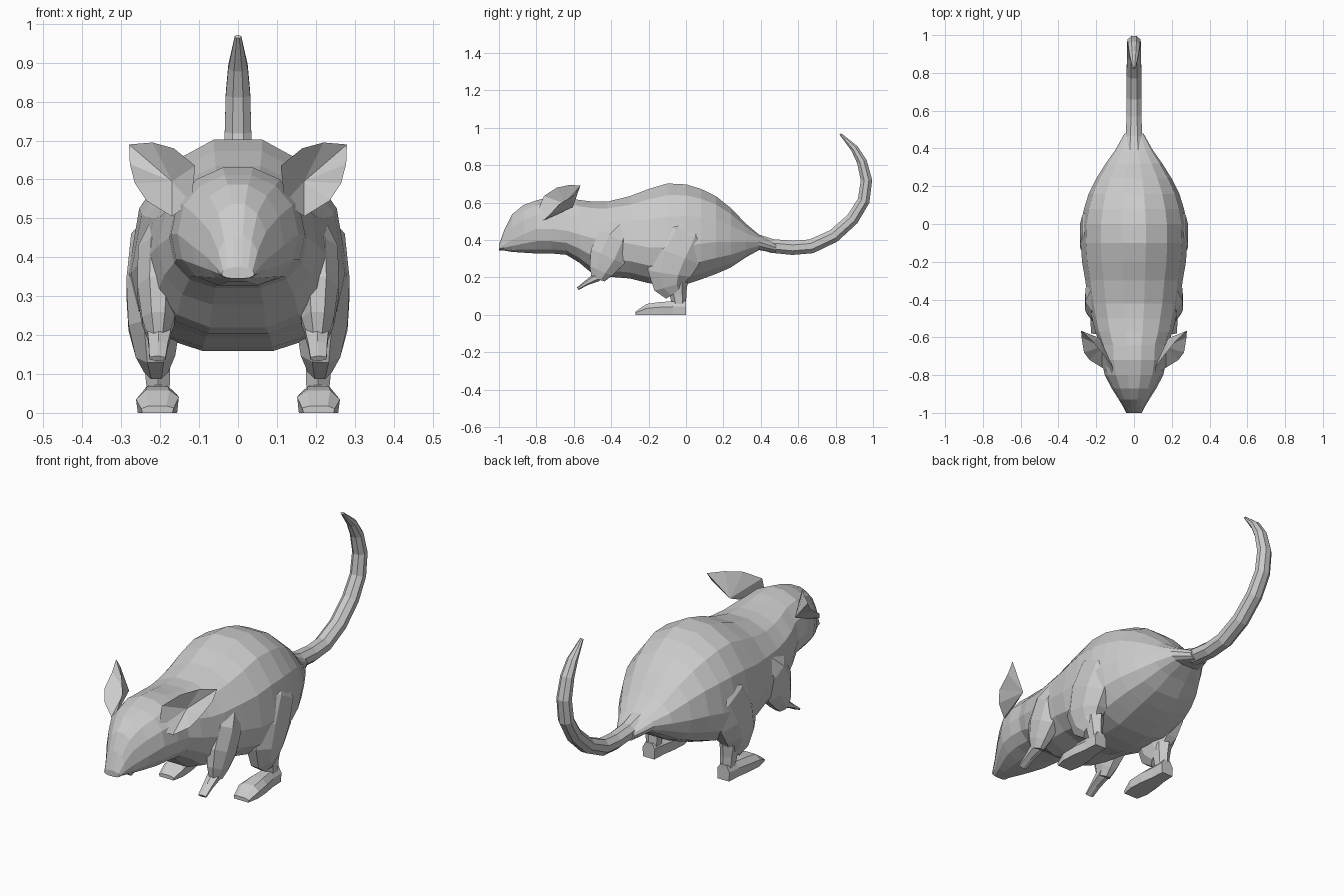
import bpy, bmesh
from math import cos, sin, pi
from mathutils import Vector


def finish(bm, name):
    bmesh.ops.recalc_face_normals(bm, faces=bm.faces)
    me = bpy.data.meshes.new(name)
    bm.to_mesh(me)
    bm.free()
    ob = bpy.data.objects.new(name, me)
    bpy.context.collection.objects.link(ob)
    return ob


def loft(name, rings):
    bm = bmesh.new()
    loops = [[bm.verts.new(p) for p in r] for r in rings]
    n = len(loops[0])
    for a, b in zip(loops, loops[1:]):
        for i in range(n):
            j = (i + 1) % n
            bm.faces.new((a[i], a[j], b[j], b[i]))
    bm.faces.new(loops[0])
    bm.faces.new(loops[-1])
    return finish(bm, name)


def tube(name, path, sides=8):
    """path rows: x, y, z, half width, half thickness"""
    pts = [Vector(p[:3]) for p in path]
    rings = []
    for i, p in enumerate(path):
        t = (pts[min(i + 1, len(pts) - 1)] - pts[max(i - 1, 0)]).normalized()
        u = Vector((1, 0, 0))
        u = (u - t * u.dot(t)).normalized()
        v = t.cross(u)
        rings.append([pts[i] + u * p[3] * cos(2 * pi * (k + .5) / sides)
                      + v * p[4] * sin(2 * pi * (k + .5) / sides) for k in range(sides)])
    return loft(name, rings)


def mirror(ob):
    m = ob.modifiers.new("mirror", 'MIRROR')
    m.use_mirror_merge = False


# Body and head: y, top, bottom, widest height, half width
body = [(-1.0, .375, .345, .358, .042), (-.97, .46, .342, .375, .056),
        (-.93, .54, .335, .40, .08), (-.87, .59, .33, .43, .118),
        (-.80, .615, .325, .46, .155), (-.72, .635, .325, .46, .172),
        (-.64, .63, .318, .45, .178), (-.57, .618, .275, .43, .205),
        (-.50, .61, .215, .41, .222), (-.42, .61, .20, .40, .24),
        (-.30, .64, .19, .38, .258), (-.20, .68, .165, .36, .275),
        (-.10, .71, .155, .36, .282), (0, .705, .158, .37, .28),
        (.08, .68, .185, .38, .265), (.16, .64, .215, .39, .24),
        (.24, .575, .25, .39, .20), (.32, .49, .305, .39, .15),
        (.39, .43, .345, .39, .10), (.48, .385, .33, .36, .05)]
N = 14


def body_point(y, top, bot, mid, w, a):
    c, s = cos(a), sin(a)
    x = w * abs(c) ** (1 if s > 0 else .75) * (1 if c > 0 else -1)
    z = mid + (top - mid) * s ** .9 if s > 0 else mid - (mid - bot) * (-s) ** .85
    return (x, y, z)


tilt = pi / N
loft("body", [[body_point(*r, 2 * pi * k / N + (0 if N % 4 == 0 else tilt - pi / N))
               for k in range(N)] for r in body])

# Curling tail
tube("tail", [(0, .36, .40, .06, .04), (0, .46, .368, .047, .04), (0, .57, .358, .043, .041),
              (0, .67, .366, .043, .041), (0, .79, .422, .042, .039), (0, .89, .512, .041, .037),
              (0, .95, .61, .039, .035), (0, .965, .72, .037, .033), (0, .94, .82, .034, .029),
              (0, .90, .89, .027, .022), (0, .825, .967, .009, .006)])

# Hind legs: thigh, shin, foot
mirror(tube("hind_thigh", [(.16, .03, .50, .06, .08), (.205, -.01, .42, .078, .14),
                           (.215, -.06, .32, .078, .15), (.215, -.09, .22, .072, .125),
                           (.212, -.085, .155, .055, .095), (.21, -.06, .118, .034, .06)]))
mirror(tube("hind_shin", [(.21, -.05, .17, .045, .06), (.207, -.043, .11, .037, .045),
                          (.205, -.037, .06, .034, .038), (.205, -.036, .001, .034, .036)], 6))


def foot_ring(y, w, h, z0=0):
    return [(.207 + x * w, y, z0 + z * h) for x, z in
            ((-.92, 0), (.92, 0), (1, .6), (.55, 1), (-.55, 1), (-1, .7))]


mirror(loft("hind_foot", [foot_ring(0, .034, .075), foot_ring(-.07, .038, .072),
                          foot_ring(-.14, .05, .068), foot_ring(-.21, .055, .058),
                          foot_ring(-.27, .042, .018)]))

# Front legs: shoulder with elbow, forearm and paw
mirror(tube("front_upper_leg", [(.17, -.33, .47, .06, .06), (.20, -.38, .40, .063, .10),
                                (.205, -.42, .31, .058, .105), (.205, -.455, .235, .045, .07),
                                (.205, -.47, .19, .028, .04)]))
mirror(tube("front_paw", [(.20, -.42, .25, .04, .035), (.203, -.48, .20, .034, .025),
                          (.205, -.53, .172, .028, .014), (.207, -.578, .14, .024, .008)], 6))

# Cupped ears: rim with a hollow front and a bulging back
rim = [(.12, -.80, .54), (.11, -.76, .635), (.165, -.69, .68), (.22, -.62, .695),
       (.28, -.565, .69), (.278, -.60, .64), (.265, -.68, .59), (.235, -.72, .545),
       (.17, -.76, .505)]
bm = bmesh.new()
edge = [bm.verts.new(p) for p in rim]
centre = sum((Vector(p) for p in rim), Vector()) / len(rim)
for deep, k in ((Vector((.17, -.65, .595)), .55), (Vector((.18, -.605, .575)), .4)):
    mid = [bm.verts.new(Vector(p).lerp(deep, k)) for p in rim]
    for i in range(len(rim)):
        j = (i + 1) % len(rim)
        bm.faces.new((edge[i], edge[j], mid[j], mid[i]))
    tip = bm.verts.new(deep)
    for i in range(len(rim)):
        bm.faces.new((mid[i], mid[(i + 1) % len(rim)], tip))
mirror(finish(bm, "ear"))
